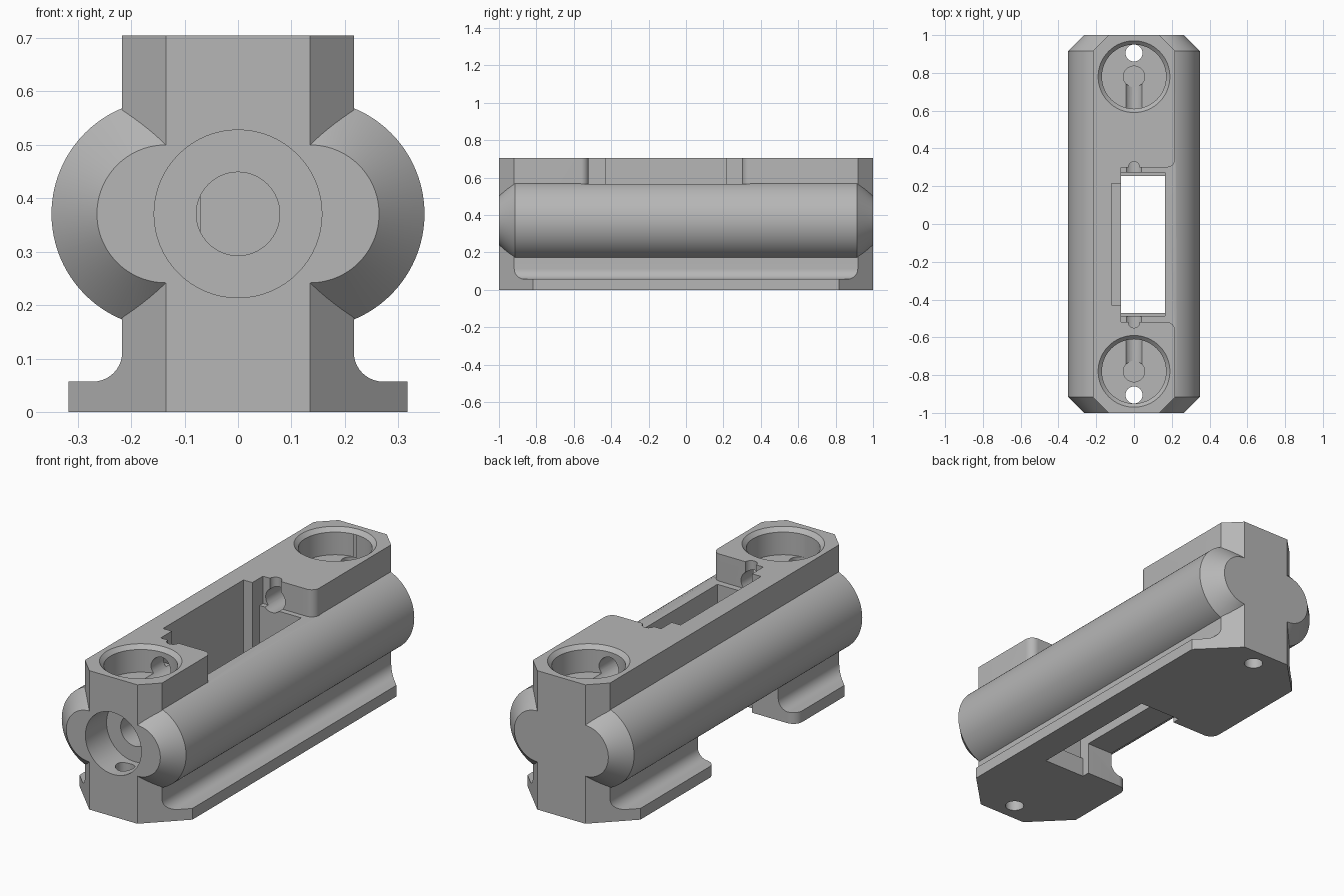
import bpy, bmesh, math
from mathutils import Matrix, Vector

if "Cube" in bpy.data.objects:
    bpy.data.objects.remove(bpy.data.objects["Cube"])

grey = bpy.data.materials.new("plain grey")
grey.diffuse_color = (0.47, 0.47, 0.47, 1)
grey.use_nodes = True
grey.node_tree.nodes["Principled BSDF"].inputs["Base Color"].default_value = grey.diffuse_color


def finish(bm, name):
    bmesh.ops.recalc_face_normals(bm, faces=bm.faces)
    me = bpy.data.meshes.new(name)
    bm.to_mesh(me)
    bm.free()
    me.materials.append(grey)
    ob = bpy.data.objects.new(name, me)
    bpy.context.collection.objects.link(ob)
    return ob


def prism(name, pts, lo, hi, axis="Z"):
    """Extrude a closed outline: (x, y) along z, or (x, z) along y."""
    bm = bmesh.new()
    place = (lambda p, t: (p[0], p[1], t)) if axis == "Z" else (lambda p, t: (p[0], t, p[1]))
    face = bm.faces.new([bm.verts.new(place(p, lo)) for p in pts])
    ext = bmesh.ops.extrude_face_region(bm, geom=[face])
    move = Vector(place((0, 0), hi - lo))
    bmesh.ops.translate(bm, vec=move, verts=[v for v in ext["geom"] if isinstance(v, bmesh.types.BMVert)])
    return finish(bm, name)


def box(name, x0, x1, y0, y1, z0, z1):
    return prism(name, [(x0, y0), (x1, y0), (x1, y1), (x0, y1)], z0, z1)


def lathe(name, rings, x=0, y=0, z=0, axis="Z", n=64):
    """Turn (radius, distance) rings about an axis through the given point."""
    bm = bmesh.new()
    loops = []
    for r, t in rings:
        loops.append([bm.verts.new((r * math.cos(a), r * math.sin(a), t))
                      for a in [2 * math.pi * i / n for i in range(n)]])
    for a, b in zip(loops, loops[1:]):
        for i in range(n):
            j = (i + 1) % n
            bm.faces.new((a[i], a[j], b[j], b[i]))
    bm.faces.new(loops[0])
    bm.faces.new(loops[-1])
    if axis == "Y":
        bmesh.ops.transform(bm, matrix=Matrix.Rotation(-math.pi / 2, 4, "X"), verts=bm.verts)
    bmesh.ops.translate(bm, vec=(x, y, z), verts=bm.verts)
    return finish(bm, name)


def boolean(ob, other, op):
    mod = ob.modifiers.new("cut", "BOOLEAN")
    mod.operation, mod.solver, mod.object = op, "EXACT", other
    bpy.context.view_layer.objects.active = ob
    bpy.ops.object.modifier_apply(modifier=mod.name)
    bpy.data.objects.remove(other, do_unlink=True)


def arc(cx, cy, r, a0, a1, n=10):
    return [(cx + r * math.cos(math.radians(a0 + (a1 - a0) * i / n)),
             cy + r * math.sin(math.radians(a0 + (a1 - a0) * i / n))) for i in range(n + 1)]


def flared(x0, edge, y0, y1, r, side):
    """Plan of a side opening whose outer corners are rounded over."""
    half = arc(edge - r, y1 + r, r, -90, 0) + [(edge + 0.1, y1 + r)]
    low = [(edge + 0.1, y0 - r)] + arc(edge - r, y0 - r, r, 0, 90)
    return [(side * x, y) for x, y in [(x0, y1)] + half + low + [(x0, y0)]]


W, FOOT, NOSE, AXIS, TOP = 0.2167, 0.317, 0.135, 0.371, 0.705

# Body: block with filleted foot flanges
right = [(FOOT, 0), (FOOT, 0.057)] + arc(W + 0.055, 0.112, 0.055, 270, 180) + [(W, TOP)]
body = prism("body", right + [(-x, z) for x, z in reversed(right)], -1, 1, "Y")

# Chamfered vertical corners
quarter = [(FOOT, 1 - FOOT + NOSE), (NOSE, 1)]
plan = quarter + [(-x, y) for x, y in reversed(quarter)]
plan += [(-x, -y) for x, y in plan]
boolean(body, prism("chamfer", plan, -0.1, 1), "INTERSECT")

# Side tubes with conical ends
for s in (-1, 1):
    tube = lathe("side_tube", [(0.129, -1), (0.214, -0.915), (0.214, 0.915), (0.129, 1)],
                 s * NOSE, 0, AXIS, "Y", 96)
    boolean(body, tube, "UNION")

# Central window, its upper step, the side notch and the inner pocket
cuts = [
    box("window", -0.07, 0.165, -0.47, 0.255, -0.1, 1),
    box("window_step", -0.07, 0.165, -0.487, 0.272, 0.1, 1),
    prism("side_notch", flared(-0.07, W, -0.52, 0.30, 0.042, 1), 0.567, 1),
    box("inner_pocket", -0.12, 0, -0.43, 0.215, 0.25, 1),
    prism("foot_gap", flared(0.0, FOOT, -0.43, 0.215, 0.05, -1), -0.1, 0.165),
    # Stepped bore in the front end
    lathe("front_bore", [(0.157, -1.1), (0.157, -0.83)], 0, 0, AXIS, "Y"),
    lathe("bore_hole", [(0.078, -0.9), (0.078, -0.4)], 0, 0, AXIS, "Y"),
]

# Round top seats, wire channels and screw holes at both ends
for s, wall in ((1, 0.30), (-1, -0.52)):
    y = 0.78 * s
    lo, hi = sorted((wall - 0.03 * s, y))
    cuts += [
        lathe("round_seat", [(0.17, 0.57), (0.17, TOP - 0.02), (0.19, TOP), (0.19, 0.8)], 0, y),
        lathe("wire_channel", [(0.055, lo), (0.055, hi)], 0, 0, 0.605, "Y", 32),
        lathe("channel_end", [(0.056, 0.55), (0.056, 0.65)], 0, y, 0, "Z", 32),
        lathe("wire_notch", [(0.03, 0.6), (0.03, 0.8)], 0, wall, 0, "Z", 24),
        lathe("screw_hole", [(0.045, -0.1), (0.045, 0.8)], 0, 0.905 * s, 0, "Z", 32),
    ]
for c in cuts:
    boolean(body, c, "DIFFERENCE")

# Smooth rounds, keep edges crisp
bpy.ops.object.select_all(action="DESELECT")
body.select_set(True)
bpy.context.view_layer.objects.active = body
bpy.ops.object.shade_smooth_by_angle(angle=math.radians(25))
